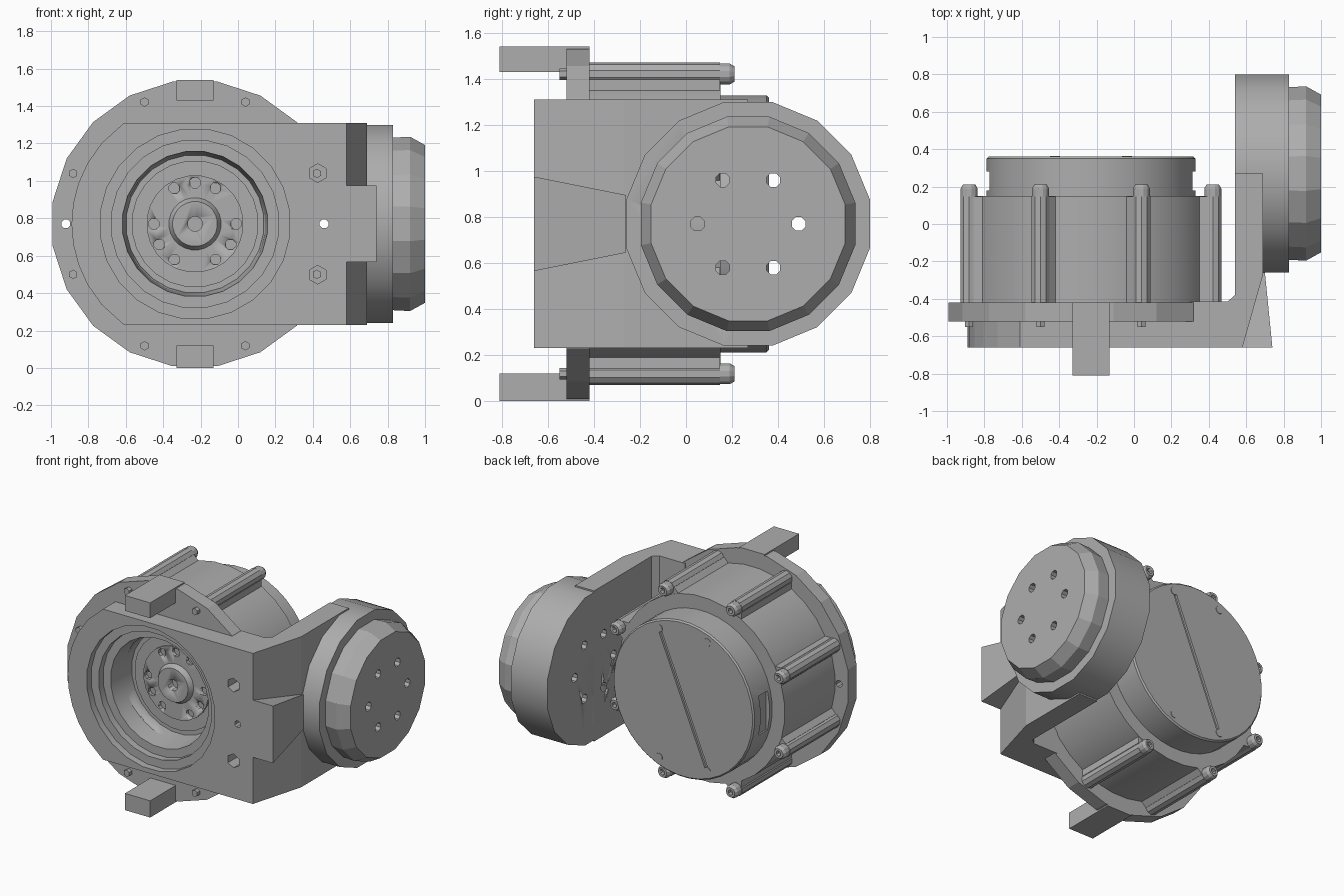
import bpy, bmesh
from math import cos, sin, pi, radians, sqrt
from mathutils import Vector

old = bpy.data.objects.get("Cube")
if old:
    bpy.data.objects.remove(old, do_unlink=True)

grey = bpy.data.materials.new("grey metal")
grey.use_nodes = True
GREY = (0.42, 0.42, 0.42, 1)
grey.diffuse_color = GREY
grey.node_tree.nodes["Principled BSDF"].inputs["Base Color"].default_value = GREY

CX, CZ = -0.23, 0.77      # motor axis, runs along y
DY = 0.27                 # side disc axis, runs along x


def finish(name, bm, smooth=True):
    bmesh.ops.recalc_face_normals(bm, faces=bm.faces)
    mesh = bpy.data.meshes.new(name)
    bm.to_mesh(mesh)
    bm.free()
    mesh.materials.append(grey)
    ob = bpy.data.objects.new(name, mesh)
    bpy.context.collection.objects.link(ob)
    if smooth:
        bpy.ops.object.select_all(action='DESELECT')
        ob.select_set(True)
        bpy.context.view_layer.objects.active = ob
        bpy.ops.object.shade_smooth_by_angle(angle=radians(25))
    return ob


def turned(name, profile, axis='y', centre=(CX, CZ), sides=24, smooth=True):
    """Solid of revolution from (radius, position along axis) points."""
    bm = bmesh.new()
    rings = []
    for r, p in profile:
        ring = []
        for i in range(sides):
            a = 2 * pi * (i + 0.5) / sides
            u, v = centre[0] + r * cos(a), centre[1] + r * sin(a)
            ring.append(bm.verts.new((u, p, v) if axis == 'y' else (p, u, v)))
        rings.append(ring)
    for lo, hi in zip(rings, rings[1:]):
        for i in range(sides):
            j = (i + 1) % sides
            bm.faces.new((lo[i], lo[j], hi[j], hi[i]))
    bm.faces.new(rings[0])
    bm.faces.new(rings[-1])
    return finish(name, bm, smooth)


def prism(name, points, lo, hi, axis):
    """Extrude an outline: (x, z) along y, or (x, y) along z."""
    bm = bmesh.new()
    vs = [bm.verts.new((a, lo, b) if axis == 'y' else (a, b, lo)) for a, b in points]
    face = bm.faces.new(vs)
    new = bmesh.ops.extrude_face_region(bm, geom=[face])["geom"]
    step = Vector((0, hi - lo, 0)) if axis == 'y' else Vector((0, 0, hi - lo))
    bmesh.ops.translate(bm, verts=[g for g in new if isinstance(g, bmesh.types.BMVert)], vec=step)
    return finish(name, bm, False)


def box(name, x0, x1, y0, y1, z0, z1):
    return prism(name, [(x0, z0), (x1, z0), (x1, z1), (x0, z1)], y0, y1, 'y')


def cut(targets, cutters):
    """Subtract cutters from each target, then discard the cutters."""
    for ob in targets:
        for c in cutters:
            c.hide_render = True
            mod = ob.modifiers.new("cut", 'BOOLEAN')
            mod.operation, mod.solver, mod.object = 'DIFFERENCE', 'EXACT', c
            bpy.context.view_layer.objects.active = ob
            bpy.ops.object.modifier_apply(modifier=mod.name)
    for c in cutters:
        bpy.data.objects.remove(c, do_unlink=True)


def polar(r, deg):
    return CX + r * cos(radians(deg)), CZ + r * sin(radians(deg))


# Round flange, front boss and angled bracket
flange = turned("flange", [(0.77, -0.52), (0.77, -0.42)], sides=20, smooth=False)
R, H = 0.66, 0.54
arc = [(CX - sqrt(R * R - t * t), CZ + t) for t in (H * k / 5 for k in range(-5, 6))]
boss = prism("front_boss", arc + [(0.3, CZ + H), (0.3, CZ - H)], -0.66, -0.43, 'y')
bracket = prism("bracket", [(0.3, -0.66), (0.58, -0.66), (0.69, -0.27), (0.69, DY), (0.54, DY),
                            (0.54, -0.38), (0.5, -0.415), (0.3, -0.415)], CZ - H, CZ + H, 'z')

# Tapered pad on the bracket corner
bm = bmesh.new()
for x0, x1, y, h in ((0.5, 0.74, -0.66, 0.205), (0.56, 0.70, -0.26, 0.125)):
    for x in (x0, x1):
        for s in (-1, 1):
            bm.verts.new((x, y, CZ + s * h))
bmesh.ops.convex_hull(bm, input=bm.verts)
finish("bracket_pad", bm, False)

# Side disc and its chamfered cap
disc = turned("side_disc", [(H, 0.54), (H, 0.83)], 'x', (DY, CZ), 16)
cap = turned("side_cap", [(0.47, 0.82), (0.475, 0.92), (0.43, 1.0)], 'x', (DY, CZ), 16, False)
holes = [turned("hole", [(0.032, 0.4), (0.032, 1.1)], 'x',
                (DY + 0.22 * cos(k * pi / 3), CZ + 0.22 * sin(k * pi / 3)), 8) for k in range(6)]
cut([bracket, disc, cap], holes)

# Locating tabs above and below the flange
box("upper_tab", CX - 0.1, CX + 0.1, -0.81, -0.42, 1.43, 1.54)
box("lower_tab", CX - 0.1, CX + 0.1, -0.81, -0.42, 0.0, 0.12)

# Motor housing with stepped bore
housing = turned("housing", [(0.66, -0.43), (0.66, 0.15)], sides=32)
bore = turned("bore", [(0.51, -0.8), (0.51, -0.61), (0.45, -0.61), (0.45, -0.56),
                       (0.39, -0.56), (0.37, -0.35)])
cut([flange, boss, housing], [bore])

# Hub inside the bore with a ring of holes
hub = turned("hub", [(0.34, -0.33), (0.34, -0.36), (0.26, -0.36), (0.26, -0.375),
                     (0.14, -0.375), (0.12, -0.41)])
angles = [k * 60 for k in range(6)] + [90, 210, 330]
holes = [turned("hole", [(0.03, -0.6), (0.03, -0.345)], centre=polar(0.22, a), sides=8) for a in angles]
holes.append(turned("hole", [(0.04, -0.6), (0.04, -0.36)], sides=12))
cut([hub], holes)

# Small through holes in the flange and bracket
holes = [turned("hole", [(0.025, -0.8), (0.025, -0.3)], centre=polar(0.69, a), sides=8) for a in (0, 180)]
cut([flange, boss, bracket], holes)
holes = [turned("hole", [(0.05, -0.8), (0.05, -0.5)], centre=polar(0.71, s * 22.5), sides=6) for s in (-1, 1)]
cut([bracket], holes)

# Screw columns, screw heads and front screw tips around the housing
for k in range(8):
    a = 22.5 + 45 * k
    c = polar(0.705, a)
    turned(f"screw_column_{k}", [(0.05, -0.43), (0.05, 0.148)], centre=c, sides=10)
    t = radians(a)
    n, s = Vector((cos(t), sin(t))), Vector((-sin(t), cos(t)))
    mid = Vector((CX, CZ))
    web = [mid + n * r + s * w for r, w in ((0.6, -0.09), (0.7, -0.05), (0.7, 0.05), (0.6, 0.09))]
    prism(f"column_web_{k}", [tuple(p) for p in web], -0.43, 0.147, 'y')
    head = turned(f"screw_head_{k}", [(0.047, 0.14), (0.047, 0.19), (0.035, 0.21)], centre=c, sides=12)
    cut([head], [turned("socket", [(0.02, 0.18), (0.02, 0.3)], centre=c, sides=6)])
    turned(f"screw_tip_{k}", [(0.025, -0.55), (0.025, -0.5)], centre=c, sides=6)

# Rear cover with side slots, a groove and four small screws
cover = turned("rear_cover", [(0.56, 0.14), (0.56, 0.35), (0.55, 0.36)], sides=40)
slots = [box("slot", CX + s * 0.58 - 0.05, CX + s * 0.58 + 0.05, 0.18, 0.28, CZ - 0.14, CZ + 0.14)
         for s in (-1, 1)]
p, q = Vector(polar(0.51, 67.5)), Vector(polar(0.51, 247.5))
side = (q - p).orthogonal().normalized() * 0.012
slots.append(prism("groove", [tuple(v) for v in (p - side, p + side, q + side, q - side)], 0.345, 0.4, 'y'))
cut([cover], slots)
for k, a in enumerate((67.5, 112.5, 247.5, 292.5)):
    turned(f"cover_screw_{k}", [(0.028, 0.34), (0.028, 0.363)], centre=polar(0.5, a), sides=10)
